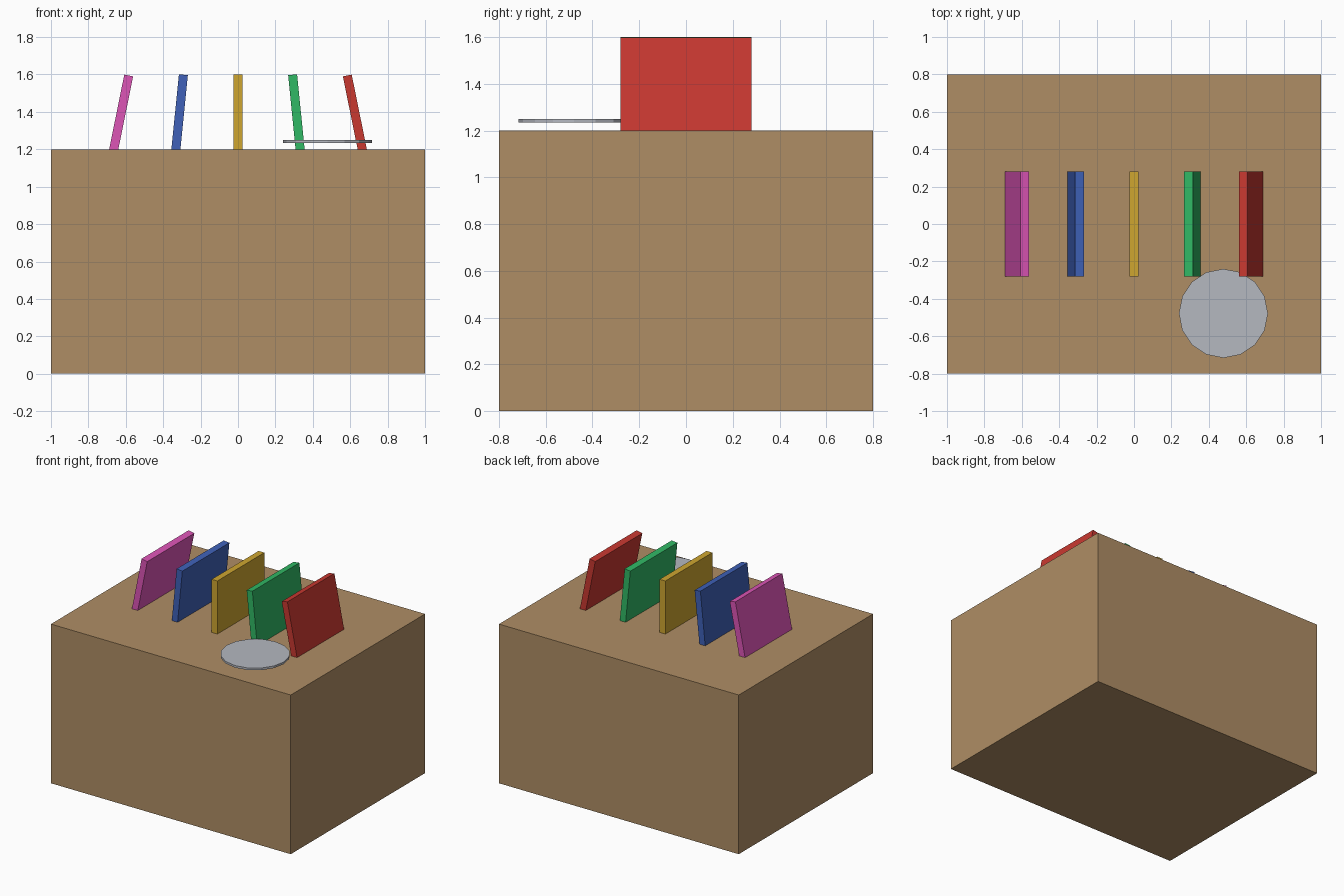
import bpy

if "Cube" in bpy.data.objects:
    bpy.data.objects.remove(bpy.data.objects["Cube"])


def colour(obj, name, rgb):
    mat = bpy.data.materials.new(name)
    mat.diffuse_color = (*rgb, 1)
    mat.use_nodes = True
    mat.node_tree.nodes["Principled BSDF"].inputs["Base Color"].default_value = mat.diffuse_color
    obj.data.materials.append(mat)


def block(name, size, loc, rgb, tilt=0):
    bpy.ops.mesh.primitive_cube_add(size=1, location=loc)
    obj = bpy.context.object
    obj.name = name
    obj.scale = size
    obj.rotation_euler.y = tilt
    colour(obj, name + "_colour", rgb)
    return obj


# Solid wooden base
block("base_box", (2, 1.6, 1.2), (0, 0, 0.6), (0.43, 0.27, 0.13))

# Five upright panels sunk into the base, leaning towards the middle
panels = [
    ("pink", (0.72, 0.09, 0.47)),
    ("blue", (0.05, 0.12, 0.48)),
    ("yellow", (0.62, 0.38, 0.03)),
    ("green", (0.03, 0.48, 0.13)),
    ("red", (0.58, 0.04, 0.03)),
]
for i, (name, rgb) in enumerate(panels, start=-2):
    block(name + "_panel", (0.048, 0.56, 0.56), (0.32 * i, 0, 1.32), rgb, -0.1 * i)

# Thin disc hovering just above the front right of the base
bpy.ops.mesh.primitive_cylinder_add(vertices=16, radius=0.238, depth=0.016,
                                    location=(0.478, -0.478, 1.242))
disc = bpy.context.object
disc.name = "disc"
colour(disc, "disc_colour", (0.46, 0.48, 0.53))
